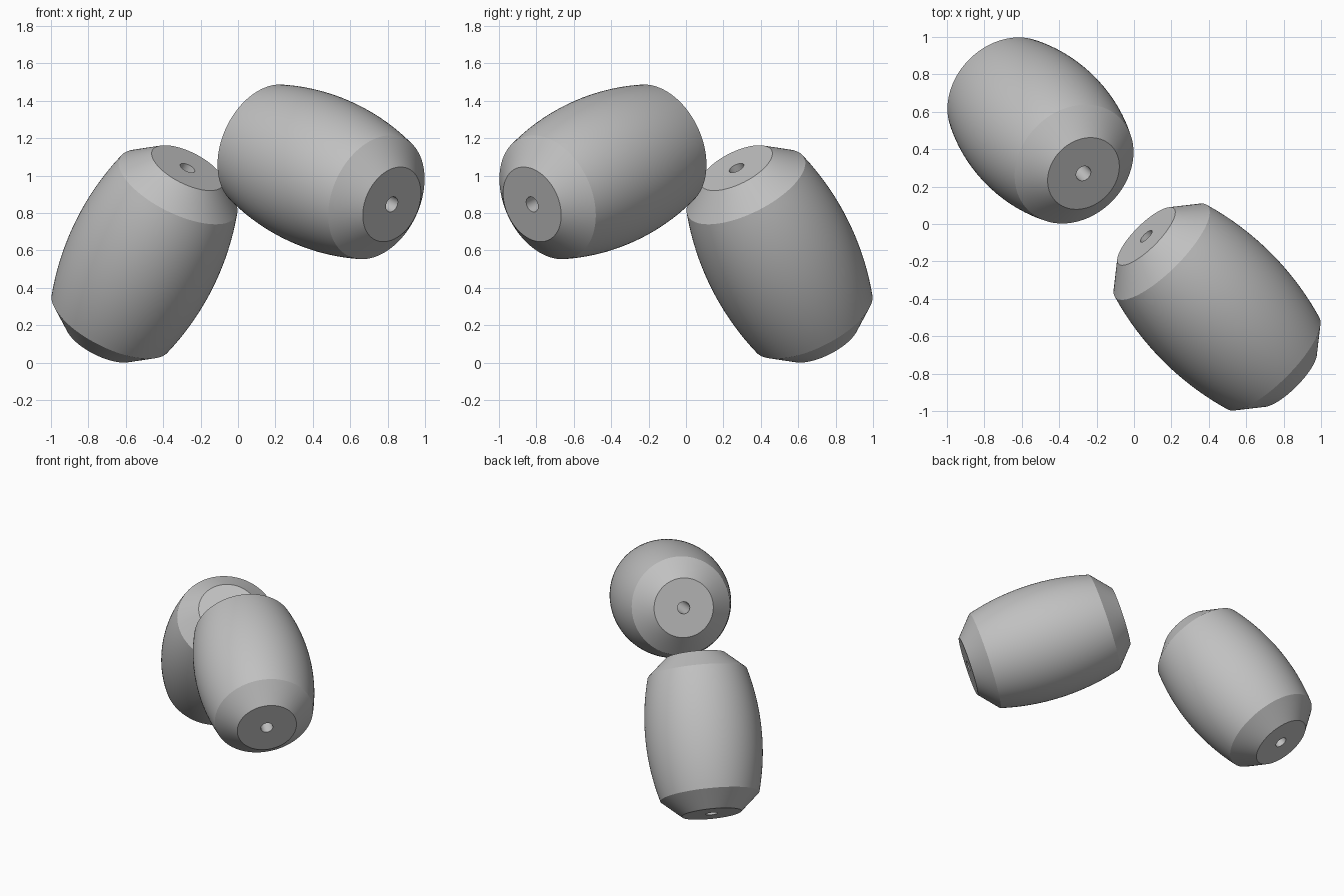
import bpy
import bmesh
import math
from mathutils import Vector

if "Cube" in bpy.data.objects:
    bpy.data.objects.remove(bpy.data.objects["Cube"])

gray = bpy.data.materials.new("plain gray")
gray.diffuse_color = (0.53, 0.53, 0.53, 1)
gray.use_nodes = True
gray.node_tree.nodes["Principled BSDF"].inputs["Base Color"].default_value = gray.diffuse_color

HALF, RING, SEGMENTS = 0.563, 0.44, 96
R_HOLE, R_FACE, R_RING, R_MAX = 0.043, 0.21, 0.348, 0.408


def bead_profile():
    """Closed (radius, height) outline: bore, flat ends, bevels, bulging wall."""
    sag = R_MAX - R_RING
    arc_r = (RING ** 2 + sag ** 2) / (2 * sag)
    a = math.asin(RING / arc_r)
    wall = []
    for i in range(25):
        t = a * (i / 12 - 1)
        wall.append((R_MAX - arc_r * (1 - math.cos(t)), arc_r * math.sin(t)))
    return ([(R_HOLE, -HALF), (R_FACE, -HALF)] + wall
            + [(R_FACE, HALF), (R_HOLE, HALF)])


def make_bead(name, centre, axis):
    bm = bmesh.new()
    rings = []
    for r, z in bead_profile():
        rings.append([bm.verts.new((r * math.cos(k * math.tau / SEGMENTS),
                                    r * math.sin(k * math.tau / SEGMENTS), z))
                      for k in range(SEGMENTS)])
    # the last ring joins the first, forming the bore
    for i, low in enumerate(rings):
        high = rings[(i + 1) % len(rings)]
        for k in range(SEGMENTS):
            n = (k + 1) % SEGMENTS
            bm.faces.new((low[k], low[n], high[n], high[k]))
    bmesh.ops.recalc_face_normals(bm, faces=bm.faces)
    mesh = bpy.data.meshes.new(name)
    bm.to_mesh(mesh)
    bm.free()
    mesh.materials.append(gray)
    obj = bpy.data.objects.new(name, mesh)
    bpy.context.collection.objects.link(obj)
    obj.location = centre
    obj.rotation_euler = Vector(axis).to_track_quat('Z', 'Y').to_euler()
    bpy.ops.object.select_all(action='DESELECT')
    obj.select_set(True)
    bpy.context.view_layer.objects.active = obj
    bpy.ops.object.shade_smooth_by_angle(angle=math.radians(22))


def tilted(degrees):
    """Axis towards the front right, raised by an angle."""
    e = math.radians(degrees)
    h = math.cos(e) / math.sqrt(2)
    return (h, -h, math.sin(e))


make_bead("steep_barrel_bead", (-0.5, 0.5, 0.581), tilted(54.74))
make_bead("shallow_barrel_bead", (0.444, -0.444, 1.02), tilted(-18))
